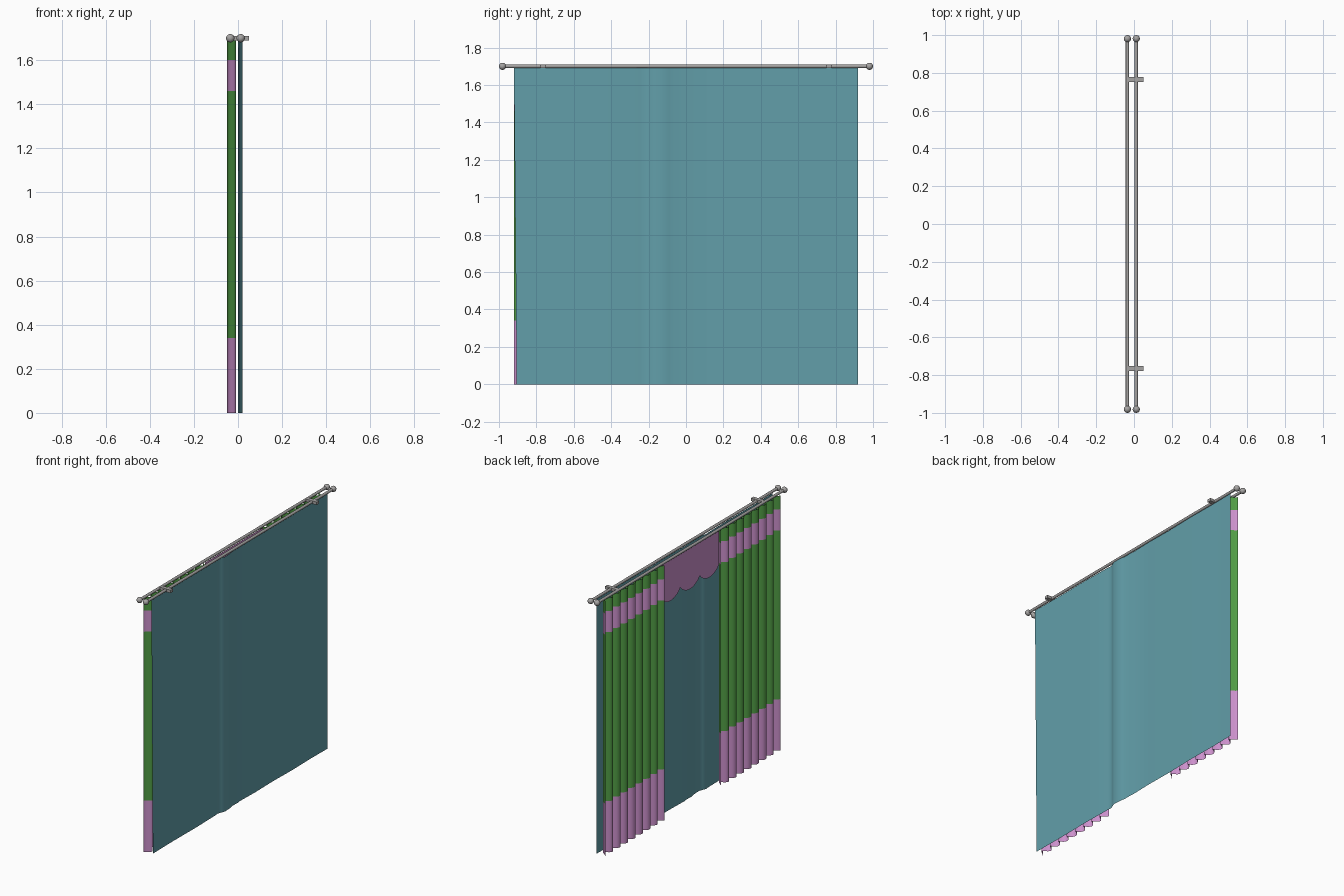
import bpy, bmesh, math
from mathutils import Matrix

cube = bpy.data.objects.get("Cube")
if cube:
    bpy.data.objects.remove(cube, do_unlink=True)


def material(name, rgb):
    m = bpy.data.materials.new(name)
    m.use_nodes = True
    col = [(c / 255) ** 2.2 for c in rgb] + [1]
    m.diffuse_color = col
    m.node_tree.nodes["Principled BSDF"].inputs["Base Color"].default_value = col
    return m


teal = material("teal cloth", (98, 157, 168))
green = material("green cloth", (82, 156, 71))
pink = material("pink cloth", (203, 143, 203))
grey = material("grey metal", (165, 163, 162))


def finish(name, bm, mats, angle=35):
    me = bpy.data.meshes.new(name)
    bm.to_mesh(me)
    bm.free()
    ob = bpy.data.objects.new(name, me)
    bpy.context.collection.objects.link(ob)
    for m in mats:
        me.materials.append(m)
    bpy.ops.object.select_all(action='DESELECT')
    ob.select_set(True)
    bpy.context.view_layer.objects.active = ob
    bpy.ops.object.shade_smooth_by_angle(angle=math.radians(angle))
    return ob


def cloth(name, columns, rows, mats, rule=lambda z: 0):
    """Sheet from a function column(i, z) for each (i) and row heights."""
    count, place = columns
    bm = bmesh.new()
    grid = [[bm.verts.new(place(i, r)) for i in range(count)] for r in rows]
    for a, b in zip(grid, grid[1:]):
        for i in range(count - 1):
            f = bm.faces.new((a[i], a[i + 1], b[i + 1], b[i]))
            f.material_index = rule(f.calc_center_median().z)
    return finish(name, bm, mats)


TOP = 1.69

# Plain sheet with one step fold and a few ripples
path = [(-0.92, 0.009), (-0.7, 0.006), (-0.45, 0.008), (-0.24, 0.004),
        (-0.215, 0.001), (-0.19, 0.01), (-0.165, 0.02), (-0.12, 0.018),
        (-0.09, 0.015), (-0.075, 0.01), (-0.02, 0.012), (0.0, 0.008),
        (0.15, 0.012), (0.35, 0.009), (0.55, 0.013), (0.75, 0.01), (0.92, 0.012)]


def sheet_point(i, z):
    y, x = path[i]
    if i == 0:
        y += 0.015 * (1 - z / TOP)
    return (x, y, z)


cloth("plain_sheet", (len(path), sheet_point), [0, 0.95, TOP], [teal])

# Pleated panels with coloured bands, mirrored about the middle
PLEATS, STEPS = 8, 12


def panel(name, side):
    def point(i, z):
        t = i / STEPS
        x = -0.03 - 0.02 * math.cos(math.tau * t)
        skew = 0.012 * math.sin(math.tau * t)
        y = 0.295 + 0.625 * t / PLEATS + skew * math.sin(math.pi * t / PLEATS)
        return (x, side * y, z)
    return cloth(name, (PLEATS * STEPS + 1, point), [0, 0.34, 1.46, 1.6, TOP],
                 [green, pink],
                 lambda z: 1 if z < 0.34 or 1.46 < z < 1.6 else 0)


panel("left_panel", 1)
panel("right_panel", -1)

# Scalloped valance between the panels
LOBES = 36


def valance_point(i, row):
    t = i / LOBES
    drop = 0.225 + 0.05 * abs(math.sin(3 * math.pi * t)) ** 0.7
    return (-0.03, -0.305 + 0.61 * t, TOP - row * drop)


cloth("valance", (LOBES + 1, valance_point), [1, 0], [pink])

# Twin rods with ball ends
for label, x in (("panel", -0.035), ("sheet", 0.012)):
    bm = bmesh.new()
    bmesh.ops.create_cone(bm, cap_ends=True, segments=16, radius1=0.009, radius2=0.009,
                          depth=1.95, matrix=Matrix.Translation((x, 0, 1.7))
                          @ Matrix.Rotation(math.pi / 2, 4, 'X'))
    finish(label + "_rod", bm, [grey])
    for end, side in (("left", 1), ("right", -1)):
        bm = bmesh.new()
        bmesh.ops.create_uvsphere(bm, u_segments=20, v_segments=12, radius=0.019,
                                  matrix=Matrix.Translation((x, side * 0.981, 1.7)))
        finish(f"{label}_rod_{end}_ball", bm, [grey])

# Wall brackets
for end, side in (("left", 1), ("right", -1)):
    bm = bmesh.new()
    bmesh.ops.create_cube(bm, size=1, matrix=Matrix.Translation((0.008, side * 0.765, 1.7))
                          @ Matrix.Diagonal((0.084, 0.025, 0.019, 1)))
    finish(end + "_bracket", bm, [grey])
